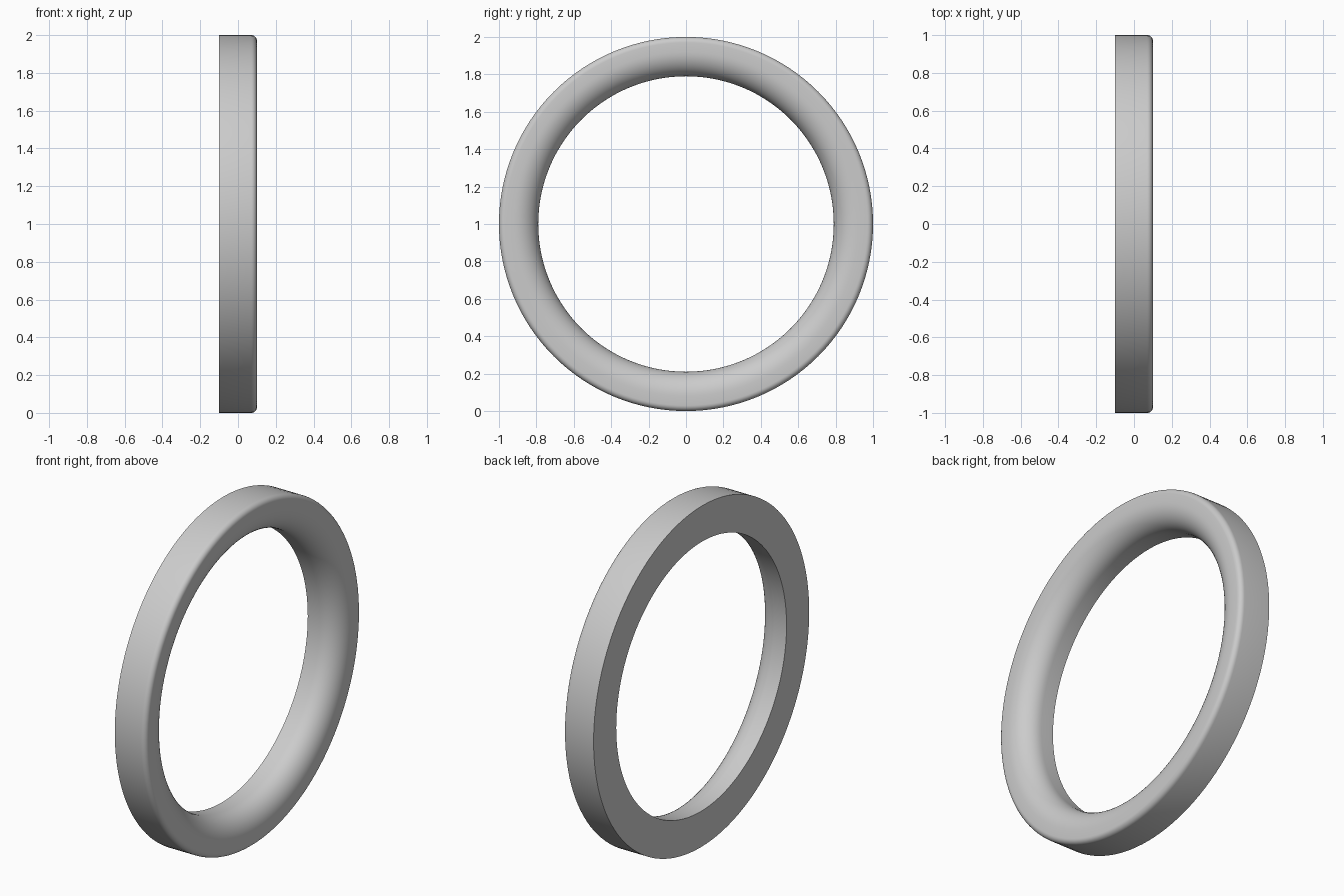
import bpy, bmesh, math
from mathutils import Matrix, Vector

if "Cube" in bpy.data.objects:
    bpy.data.objects.remove(bpy.data.objects["Cube"])

# ring cross-section as (x, radius): flat back, small outer fillet, broad inner curve
prof = [(-0.1, 0.79), (-0.1, 1.0)]
r = 0.03
prof += [(0.1 - r + r * math.sin(a), 1 - r + r * math.cos(a))
         for a in [math.radians(15 * i) for i in range(7)]]
N = 12
prof += [(0.1 - 0.12 * (1 - math.cos(t)), 0.92 - 0.13 * math.sin(t))
         for t in [math.pi / 2 * i / N for i in range(N + 1)]]

# revolve around the x axis
bm = bmesh.new()
SEG = 128
rings = []
for i in range(SEG):
    a = 2 * math.pi * i / SEG
    rings.append([bm.verts.new((x, q * math.cos(a), 1 + q * math.sin(a))) for x, q in prof])
n = len(prof)
for i in range(SEG):
    A, B = rings[i], rings[(i + 1) % SEG]
    for j in range(n):
        k = (j + 1) % n
        bm.faces.new((A[j], A[k], B[k], B[j]))
bmesh.ops.recalc_face_normals(bm, faces=bm.faces)
me = bpy.data.meshes.new("ring")
bm.to_mesh(me)
bm.free()
ob = bpy.data.objects.new("ring", me)
bpy.context.collection.objects.link(ob)
bpy.context.view_layer.objects.active = ob
ob.select_set(True)
bpy.ops.object.shade_smooth_by_angle(angle=math.radians(35))
